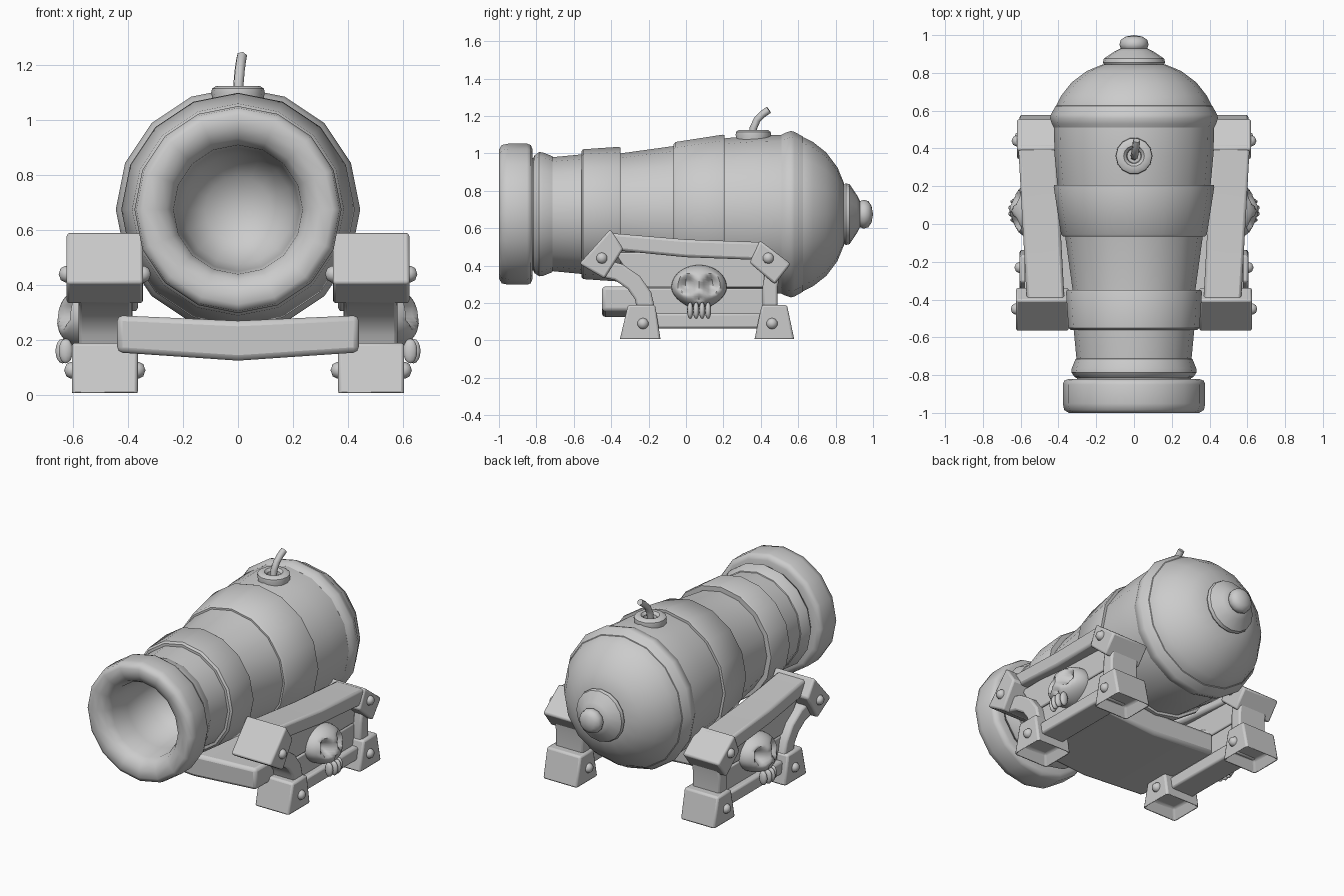
import bpy, bmesh, math
from mathutils import Vector, Matrix

if "Cube" in bpy.data.objects:
    bpy.data.objects.remove(bpy.data.objects["Cube"])

iron = bpy.data.materials.new("plain grey")
iron.use_nodes = True
GREY = (0.6, 0.6, 0.6, 1)
iron.diffuse_color = GREY
iron.node_tree.nodes["Principled BSDF"].inputs["Base Color"].default_value = GREY
AXIS_Z = 0.675


def finish(name, bm, bevel=0, angle=35):
    bmesh.ops.recalc_face_normals(bm, faces=bm.faces)
    mesh = bpy.data.meshes.new(name)
    bm.to_mesh(mesh)
    bm.free()
    mesh.materials.append(iron)
    ob = bpy.data.objects.new(name, mesh)
    bpy.context.collection.objects.link(ob)
    if bevel:
        mod = ob.modifiers.new("soft edges", "BEVEL")
        mod.width = bevel
        mod.segments = 2
        mod.limit_method = "ANGLE"
    bpy.ops.object.select_all(action="DESELECT")
    ob.select_set(True)
    bpy.context.view_layer.objects.active = ob
    bpy.ops.object.shade_smooth_by_angle(angle=math.radians(angle))
    return ob


def lathe(name, profile, place, segs=16, angle=35):
    """Spin (radius, height) points round local z, then place the result."""
    bm = bmesh.new()
    rings = []
    for r, h in profile:
        if r == 0:
            rings.append([bm.verts.new((0, 0, h))] * segs)
        else:
            rings.append([bm.verts.new((r * math.cos(a), r * math.sin(a), h))
                          for a in (math.tau * i / segs for i in range(segs))])
    for a, b in zip(rings, rings[1:]):
        for i in range(segs):
            j = (i + 1) % segs
            bm.faces.new(dict.fromkeys((a[i], a[j], b[j], b[i])))
    bm.transform(place)
    return finish(name, bm, angle=angle)


def prism(name, outline, lo, hi, side=1, shear=0, bevel=0.012, hollow=False):
    """Extrude a (y, z) outline between two x values on one side."""
    bm = bmesh.new()
    ends = [[bm.verts.new((side * (x + shear * y), y, z)) for y, z in outline]
            for x in (lo, hi)]
    bm.faces.new(ends[0])
    bm.faces.new(ends[1])
    n = len(outline)
    for i in range(n):
        j = (i + 1) % n
        bm.faces.new((ends[0][i], ends[0][j], ends[1][j], ends[1][i]))
    bmesh.ops.recalc_face_normals(bm, faces=bm.faces)
    if hollow:
        base = min(bm.faces, key=lambda f: f.calc_center_median().z)
        bmesh.ops.inset_region(bm, faces=[base], thickness=0.045)
        bmesh.ops.translate(bm, verts=base.verts, vec=(0, 0, 0.07))
    return finish(name, bm, bevel)


def strip(path, width):
    """Outline of a bent bar of constant width along a (y, z) path."""
    pts = [Vector(p) for p in path]
    left, right = [], []
    for i, p in enumerate(pts):
        d = (pts[min(i + 1, len(pts) - 1)] - pts[max(i - 1, 0)]).normalized()
        off = Vector((-d.y, d.x)) * width / 2
        left.append(p + off)
        right.append(p - off)
    return [tuple(p) for p in left + right[::-1]]


# Barrel, lathed along y
along_y = Matrix.Translation((0, 0, AXIS_Z)) @ Matrix.Rotation(-math.pi / 2, 4, "X")
lathe("barrel", [(.3, -.83), (.305, -.71), (.325, -.5), (.325, -.35), (.365, -.06),
                 (.405, .2), (.42, .36), (.425, .52), (.41, .63), (.385, .68),
                 (.33, .75), (.25, .81), (.165, .845), (0, .85)], along_y)
lathe("muzzle", [(0, -.5), (.12, -.53), (.2, -.62), (.225, -.8), (.235, -.93), (.26, -.975),
                 (.3, -.995), (.345, -1), (.37, -.985), (.377, -.95), (.377, -.85),
                 (.37, -.83), (.345, -.82), (.29, -.82)], along_y, angle=50)
lathe("neck_ring", [(.28, -.825), (.315, -.81), (.332, -.785), (.33, -.765),
                    (.31, -.715), (.29, -.705)], along_y)
lathe("front_band", [(.31, -.56), (.335, -.56), (.347, -.55), (.36, -.36),
                     (.355, -.35), (.31, -.35)], along_y)
lathe("middle_band", [(.35, -.067), (.375, -.067), (.386, -.055), (.425, .195),
                      (.422, .207), (.39, .207)], along_y)
lathe("rear_band", [(.41, .505), (.425, .51), (.435, .53), (.445, .56), (.44, .58),
                    (.415, .625), (.39, .635)], along_y)
lathe("rear_knob", [(.13, .83), (.155, .838), (.165, .855), (.16, .875), (.1, .915),
                    (.07, .93), (0, .93)], along_y)
lathe("knob_tip", [(.05, .915), (.07, .93), (.077, .95), (.07, .975), (.045, .992),
                   (0, 1)], along_y, 12, 50)

# Fuse cup and bent fuse
lathe("fuse_cup", [(.09, 1.05), (.097, 1.1), (.095, 1.115), (.08, 1.125), (.055, 1.125),
                   (.04, 1.11), (.035, 1.08), (0, 1.075)],
      Matrix.Translation((0, .36, 0)), 14)
curve = bpy.data.curves.new("fuse", "CURVE")
curve.dimensions = "3D"
curve.bevel_depth = 0.02
curve.bevel_resolution = 1
curve.use_fill_caps = True
spline = curve.splines.new("POLY")
path = [(0, .355, 1.07), (.002, .36, 1.135), (.006, .38, 1.18), (.01, .41, 1.21), (.014, .443, 1.233)]
spline.points.add(len(path) - 1)
for point, co in zip(spline.points, path):
    point.co = (*co, 1)
curve.materials.append(iron)
bpy.context.collection.objects.link(bpy.data.objects.new("fuse", curve))


def rivet(name, x, y, z, facing):
    turn = Matrix.Translation((x, y, z)) @ Matrix.Rotation(facing * math.pi / 2, 4, "Y")
    lathe(name, [(.03, -.01), (.03, .005), (.022, .02), (0, .028)], turn, 10, 60)


def skull(name, side):
    """Sphere shaped by rules: narrow jaw, cheeks, pressed eyes and nose."""
    bm = bmesh.new()
    bmesh.ops.create_uvsphere(bm, u_segments=36, v_segments=28, radius=1)
    for v in bm.verts:
        x, y, z = v.co
        low = max(0, -z)
        width = .148 * (1 - .25 * low * low)
        depth = .125 + .03 * low
        press = 0
        if x > 0:
            eye = math.hypot((abs(y) * .148 - .062) / .046, (z * .12 - .015) / .062)
            nose = math.hypot(y * .148 / .02, (z * .12 + .062) / .024)
            press = .065 * max(0, min(1, 1.5 - 1.5 * eye)) + .025 * max(0, 1 - nose)
        v.co = (side * (.53 + x * depth - press), .07 + y * width, .285 + z * .118)
    finish(name, bm, angle=50)
    for i in range(4):
        y = .07 + (i - 1.5) * .032
        tooth = bmesh.new()
        bmesh.ops.create_uvsphere(tooth, u_segments=10, v_segments=8, radius=1)
        tooth.transform(Matrix.Translation((side * (.645 - .012 * abs(i - 1.5)), y, .16))
                        @ Matrix.Diagonal((.027, .0165, .045, 1)))
        finish(f"{name}_tooth_{i + 1}", tooth, angle=60)


# Carriage sides
for side, tag in ((1, "left"), (-1, "right")):
    prism(tag + "_top_rail", [(-.42, .575), (0, .54), (.42, .525), (.4, .43), (0, .445),
                              (-.36, .48)], .39, .59, side, .055, .015)
    prism(tag + "_front_cap", [(-.57, .41), (-.405, .595), (-.335, .49), (-.435, .33)],
          .345, .625, side)
    prism(tag + "_rear_cap", [(.395, .535), (.56, .41), (.475, .3), (.34, .415)],
          .365, .62, side)
    prism(tag + "_front_leg", strip([(-.44, .385), (-.36, .365), (-.28, .31), (-.23, .24),
                                     (-.21, .15)], .095), .385, .58, side)
    prism(tag + "_rear_leg", strip([(.47, .4), (.45, .29), (.45, .15)], .08),
          .385, .58, side)
    prism(tag + "_front_foot", [(-.31, .19), (-.165, .19), (-.135, 0), (-.355, 0)],
          .365, .605, side, hollow=True)
    prism(tag + "_rear_foot", [(.405, .19), (.54, .19), (.58, 0), (.365, 0)],
          .365, .605, side, hollow=True)
    prism(tag + "_bottom_rail", [(-.19, .065), (-.19, .145), (.42, .145), (.42, .065)],
          .41, .57, side)
    prism(tag + "_upper_plank", [(-.38, .47), (.42, .47), (.42, .283), (-.26, .283)],
          .43, .53, side, bevel=.008)
    prism(tag + "_lower_plank", [(-.23, .278), (.43, .278), (.43, .13), (-.2, .13)],
          .43, .53, side, bevel=.008)
    for part, y, z, inner, outer in (("front_cap", -.45, .44, .345, .625),
                                     ("rear_cap", .44, .44, .365, .62),
                                     ("front_foot", -.23, .09, .365, .605),
                                     ("rear_foot", .46, .09, .365, .605)):
        rivet(f"{tag}_{part}_outer_rivet", side * outer, y, z, side)
        rivet(f"{tag}_{part}_inner_rivet", side * inner, y, z, -side)
    skull(tag + "_skull", side)

# Sagging bed between the sides
bed = prism("cross_bed", [(-.44, .29), (0, .27), (.44, .29), (.44, .155), (0, .125), (-.44, .155)],
            -.45, .19, bevel=.02)
bed.rotation_euler.z = math.pi / 2
